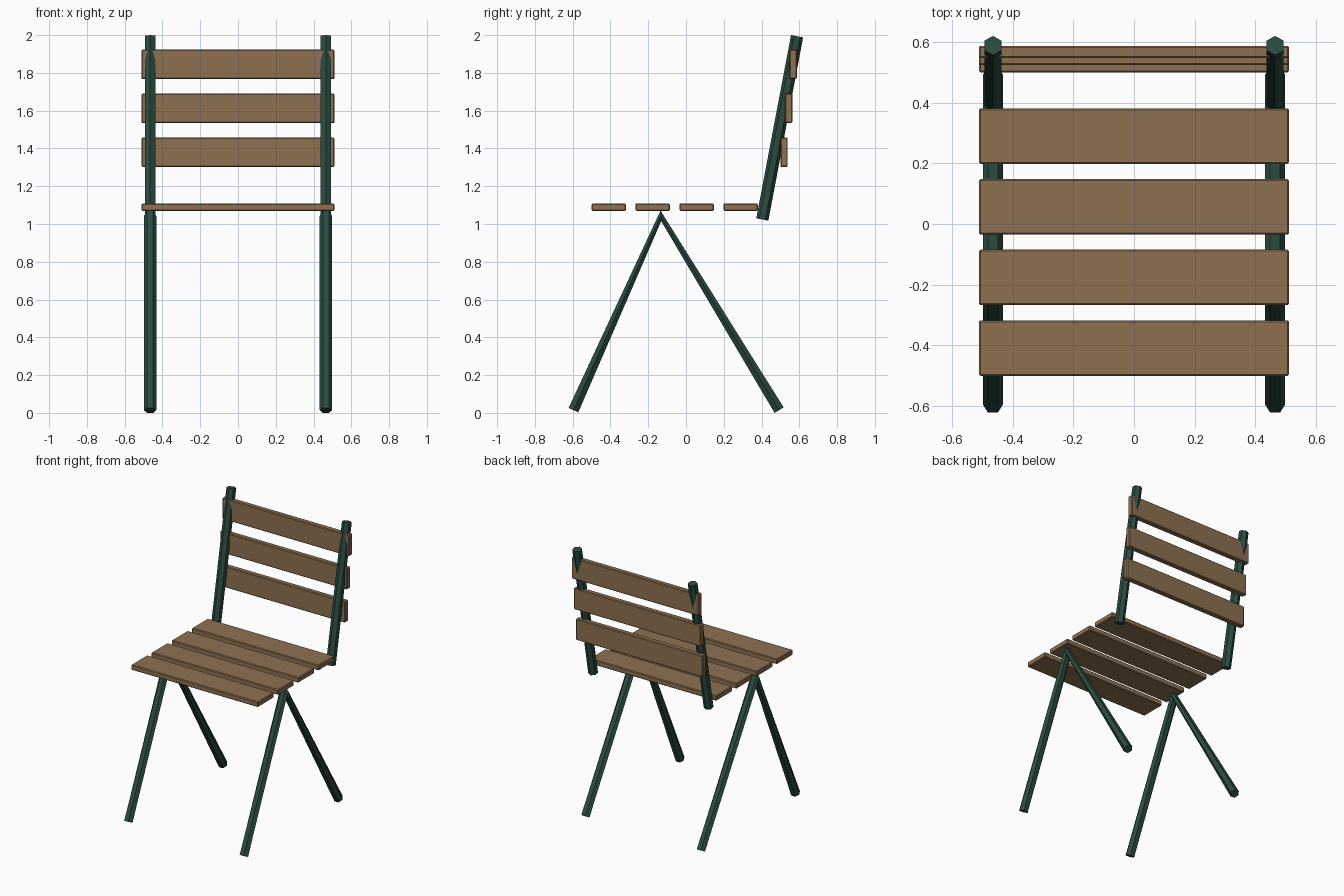
import bpy, bmesh, math
from mathutils import Vector

cube = bpy.data.objects.get("Cube")
if cube:
    bpy.data.objects.remove(cube, do_unlink=True)


def material(name, color):
    mat = bpy.data.materials.new(name)
    mat.use_nodes = True
    mat.diffuse_color = color
    mat.node_tree.nodes["Principled BSDF"].inputs["Base Color"].default_value = color
    return mat


wood = material("brown wood", (0.27, 0.165, 0.083, 1))
paint = material("dark green paint", (0.024, 0.07, 0.05, 1))


def add_object(name, bm, mat):
    bmesh.ops.recalc_face_normals(bm, faces=bm.faces)
    mesh = bpy.data.meshes.new(name)
    bm.to_mesh(mesh)
    bm.free()
    mesh.materials.append(mat)
    obj = bpy.data.objects.new(name, mesh)
    bpy.context.collection.objects.link(obj)
    return obj


def slat(name, y, z, depth, height):
    """Plank across the chair with slightly eased edges."""
    bm = bmesh.new()
    bmesh.ops.create_cube(bm, size=1)
    bmesh.ops.scale(bm, vec=(1.022, depth, height), verts=bm.verts)
    bmesh.ops.translate(bm, vec=(0, y, z), verts=bm.verts)
    obj = add_object(name, bm, wood)
    bevel = obj.modifiers.new("eased edges", 'BEVEL')
    bevel.width = 0.005
    bevel.segments = 1


def tube(name, x, path, turn, radius=0.0325, sides=6):
    """Six-sided tube along (y, z) points, pinched where it bends."""
    points = [Vector((x, y, z)) for y, z in path]
    across = Vector((1, 0, 0))
    bm = bmesh.new()
    rings = []
    for i, p in enumerate(points):
        tangent = Vector()
        if i > 0:
            tangent += (p - points[i - 1]).normalized()
        if i < len(points) - 1:
            tangent += (points[i + 1] - p).normalized()
        up = tangent.normalized().cross(across)
        angles = [turn + math.tau * k / sides for k in range(sides)]
        rings.append([bm.verts.new(p + radius * (across * math.cos(a) + up * math.sin(a)))
                      for a in angles])
    for low, high in zip(rings, rings[1:]):
        for k in range(sides):
            n = (k + 1) % sides
            bm.faces.new((low[k], low[n], high[n], high[k]))
    bm.faces.new(rings[0])
    bm.faces.new(rings[-1])
    add_object(name, bm, paint)


# Seat planks
for i in range(4):
    slat(f"seat_slat_{i + 1}", -0.409 + 0.2328 * i, 1.089, 0.183, 0.038)

# Backrest planks, each stepping back with the lean
for i in range(3):
    slat(f"back_slat_{i + 1}", 0.519 + 0.024 * i, 1.38 + 0.2325 * i, 0.039, 0.155)

# Bent leg pairs and leaning back posts
for side, x in (("left", 0.465), ("right", -0.465)):
    tube(f"{side}_legs", x, [(-0.596, 0.0145), (-0.133, 1.043), (0.493, 0.0145)], 0)
    tube(f"{side}_back_post", x, [(0.404, 1.024), (0.588, 1.994)], math.pi / 6)
